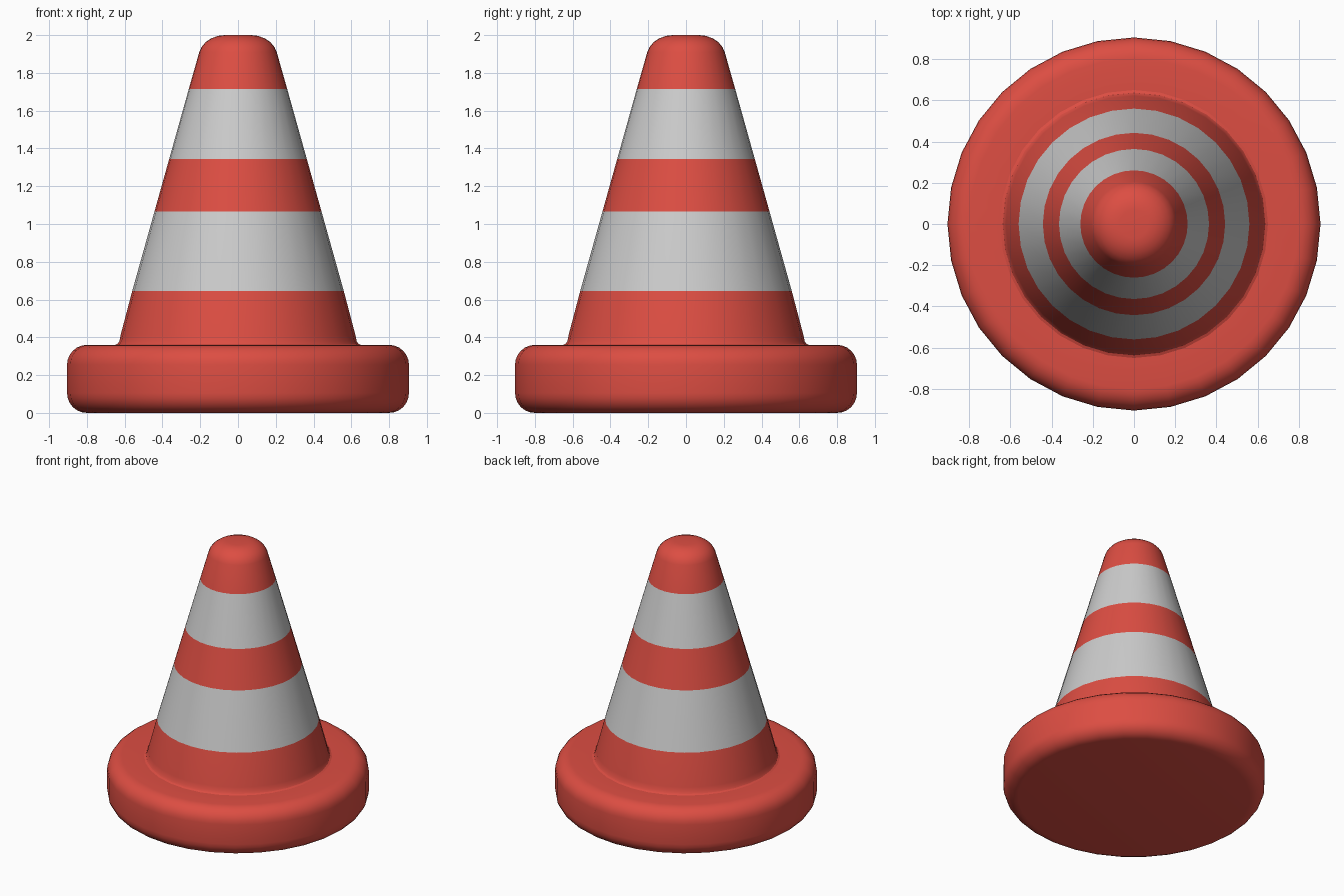
import bpy, bmesh
from math import sin, cos, pi

if "Cube" in bpy.data.objects:
    bpy.data.objects.remove(bpy.data.objects["Cube"])

SIDES = 32


def material(name, color):
    m = bpy.data.materials.new(name)
    m.diffuse_color = color
    m.use_nodes = True
    m.node_tree.nodes["Principled BSDF"].inputs["Base Color"].default_value = m.diffuse_color
    return m


RED = material("red", (0.72, 0.075, 0.055, 1))
GREY = material("light_grey", (0.55, 0.55, 0.55, 1))


def arc(cx, cz, r, a0, a1, steps=6):
    """Points of a rounded corner, angles in degrees."""
    pts = []
    for i in range(steps + 1):
        a = (a0 + (a1 - a0) * i / steps) * pi / 180
        pts.append((cx + r * cos(a), cz + r * sin(a)))
    return pts


def lathe(name, profile, mats, cap_start=False, cap_end=False, mat_of=lambda z: 0):
    """Spin a bottom-to-top (radius, z) profile around the z axis."""
    bm = bmesh.new()
    rings = [[bm.verts.new((r * cos(2 * pi * i / SIDES), r * sin(2 * pi * i / SIDES), z))
              for i in range(SIDES)] for r, z in profile]
    for a, b in zip(rings, rings[1:]):
        for i in range(SIDES):
            j = (i + 1) % SIDES
            f = bm.faces.new((a[i], a[j], b[j], b[i]))
            f.material_index = mat_of((a[i].co.z + b[i].co.z) / 2)
    if cap_start:
        bm.faces.new(rings[0][::-1])
    if cap_end:
        bm.faces.new(rings[-1])
    me = bpy.data.meshes.new(name)
    bm.to_mesh(me)
    bm.free()
    for m in mats:
        me.materials.append(m)
    ob = bpy.data.objects.new(name, me)
    bpy.context.collection.objects.link(ob)
    bpy.ops.object.select_all(action='DESELECT')
    ob.select_set(True)
    bpy.context.view_layer.objects.active = ob
    bpy.ops.object.shade_smooth_by_angle(angle=pi / 6)
    return ob


# Round base slab with rounded rims
lathe("base",
      arc(0.80, 0.105, 0.105, -90, 0) + arc(0.80, 0.255, 0.105, 0, 90) + [(0.65, 0.36)],
      [RED], cap_start=True)

# Tapered body with a small foot flare, grey bands and a rounded tip
BANDS = [(0.645, 1.065), (1.345, 1.715)]


def band(z):
    return int(any(lo < z < hi for lo, hi in BANDS))


body = [(0.65, 0.36), (0.637, 0.366), (0.628, 0.38), (0.622, 0.41)]
body += [(0.56 - 0.28 * (z - 0.645), z) for pair in BANDS for z in pair]
body += [(0.205, 1.91), (0.193, 1.937), (0.171, 1.963), (0.141, 1.983),
         (0.106, 1.996), (0.07, 2.0)]
lathe("cone", body, [RED, GREY], cap_end=True, mat_of=band)
